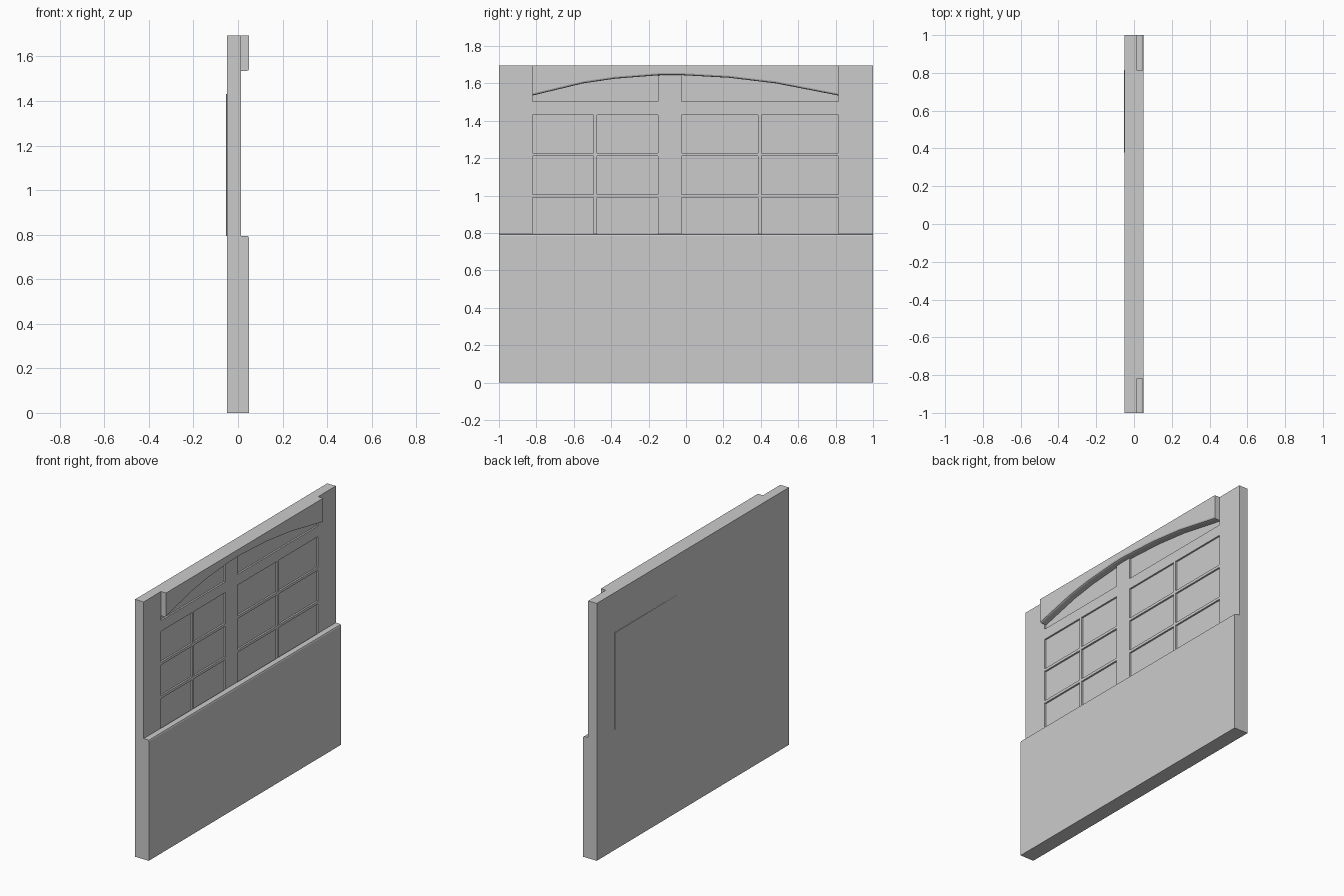
import bpy, bmesh
from mathutils import Vector

if "Cube" in bpy.data.objects:
    bpy.data.objects.remove(bpy.data.objects["Cube"])

grey = bpy.data.materials.new("plain grey")
grey.diffuse_color = (0.6, 0.6, 0.6, 1)
grey.use_nodes = True
grey.node_tree.nodes["Principled BSDF"].inputs["Base Color"].default_value = grey.diffuse_color

BACK, FACE, FRONT, TOP = -0.05, 0.013, 0.05, 1.695
RECESS = 0.011
ARCH = [(-0.82, 1.535), (-0.55, 1.6), (-0.38, 1.625), (-0.15, 1.643), (-0.07, 1.645),
        (-0.025, 1.644), (0.23, 1.63), (0.48, 1.6), (0.815, 1.535)]


def prism(name, outline, x0, x1, soften=None):
    """Extrude a (y, z) outline from x0 to x1; soften picks front edges to round."""
    bm = bmesh.new()
    face = bm.faces.new([bm.verts.new((x0, y, z)) for y, z in outline])
    ext = bmesh.ops.extrude_face_region(bm, geom=[face])
    for v in ext["geom"]:
        if isinstance(v, bmesh.types.BMVert):
            v.co.x = x1
    bmesh.ops.recalc_face_normals(bm, faces=bm.faces)
    if soften:
        edges = [e for e in bm.edges if all(abs(v.co.x - x1) < 1e-5 and soften(v.co)
                                            for v in e.verts)]
        bmesh.ops.bevel(bm, geom=edges, offset=0.011, segments=2, profile=0.5,
                        affect='EDGES')
    mesh = bpy.data.meshes.new(name)
    bm.to_mesh(mesh)
    bm.free()
    mesh.materials.append(grey)
    obj = bpy.data.objects.new(name, mesh)
    bpy.context.collection.objects.link(obj)
    return obj


def rect(y0, y1, z0, z1):
    return [(y0, z0), (y1, z0), (y1, z1), (y0, z1)]


# Main wall slab
wall = prism("wall", rect(-1, 1, 0, TOP), BACK, FACE)

# Recessed panes: two windows, each two columns by three rows
cutters = []
bar, z_low, z_high = 0.018, 0.785, 1.432
for y0, y1 in ((-0.82, -0.15), (-0.025, 0.815)):
    w = (y1 - y0 - bar) / 2
    h = (z_high - z_low - 2 * bar) / 3
    for col in range(2):
        for row in range(3):
            y, z = y0 + col * (w + bar), z_low + row * (h + bar)
            cutters.append(prism("pane_cutter", rect(y, y + w, z, z + h),
                                 FACE - RECESS, FACE + 0.02))

# Recessed transom lights under the arch
for y0, y1 in ((-0.82, -0.15), (-0.025, 0.815)):
    top = [p for p in ARCH if y0 <= p[0] <= y1]
    cutters.append(prism("transom_cutter", [(y0, 1.503)] + [(y1, 1.503)] + top[::-1],
                         FACE - RECESS, FACE + 0.02))

for c in cutters:
    mod = wall.modifiers.new("recess", 'BOOLEAN')
    mod.operation, mod.solver, mod.object = 'DIFFERENCE', 'EXACT', c
bpy.context.view_layer.update()
cut = bpy.data.meshes.new_from_object(wall.evaluated_get(bpy.context.evaluated_depsgraph_get()))
wall.modifiers.clear()
wall.data = cut
for c in cutters:
    bpy.data.objects.remove(c)

# Thick lower wall with a rounded top front edge
prism("lower_wall", rect(-1, 1, 0, 0.795), FACE, FRONT, lambda co: co.z > 0.7)

# Arched header above the windows
prism("arched_header", ARCH + [(0.815, TOP), (-0.82, TOP)], FACE, FRONT,
      lambda co: co.z < 1.66)

# Window back, tilted so it just pokes out of the rear face at one side
back = prism("window_back", rect(0.08, 0.815, 0.795, z_high), BACK, BACK + 0.01)
for v in back.data.vertices:
    if v.co.x < BACK + 0.001 and v.co.y > 0.5:
        v.co.x -= 0.004
